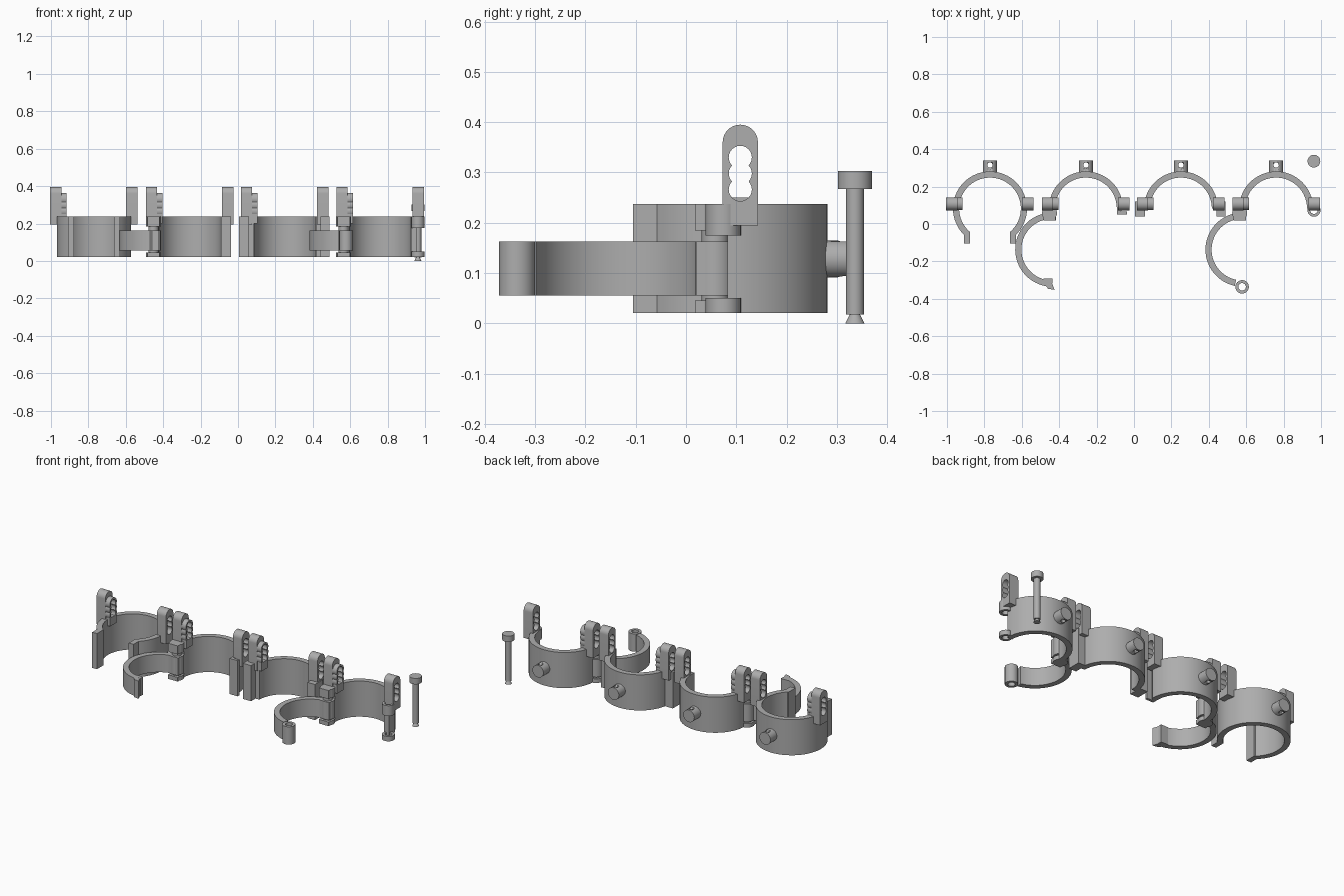
import bpy, bmesh
from math import sin, cos, asin, pi, radians
from mathutils import Matrix, Vector

if "Cube" in bpy.data.objects:
    bpy.data.objects.remove(bpy.data.objects["Cube"])

grey = bpy.data.materials.new("plain grey")
grey.use_nodes = True
GREY = (0.42, 0.42, 0.42, 1)
grey.diffuse_color = GREY
grey.node_tree.nodes["Principled BSDF"].inputs["Base Color"].default_value = GREY

# Local profile axes (x, y, depth) turned to world (y, z, x)
SIDEWAYS = Matrix(((0, 0, 1, 0), (1, 0, 0, 0), (0, 1, 0, 0), (0, 0, 0, 1)))


def finish(name, bm):
    bmesh.ops.recalc_face_normals(bm, faces=bm.faces)
    mesh = bpy.data.meshes.new(name)
    bm.to_mesh(mesh)
    bm.free()
    obj = bpy.data.objects.new(name, mesh)
    bpy.context.collection.objects.link(obj)
    mesh.materials.append(grey)
    bpy.ops.object.select_all(action='DESELECT')
    obj.select_set(True)
    bpy.context.view_layer.objects.active = obj
    bpy.ops.object.shade_smooth_by_angle(angle=radians(30))
    return obj


def prism(name, loops, low, high, matrix=Matrix()):
    """Extrude an outline (first loop) with holes (other loops)."""
    bm = bmesh.new()
    edges = []
    for loop in loops:
        vs = [bm.verts.new((x, y, low)) for x, y in loop]
        edges += [bm.edges.new((vs[i - 1], vs[i])) for i in range(len(vs))]
    bmesh.ops.triangle_fill(bm, edges=edges, use_beauty=True, use_dissolve=False)
    grown = bmesh.ops.extrude_face_region(bm, geom=bm.faces[:])["geom"]
    top = [g for g in grown if isinstance(g, bmesh.types.BMVert)]
    # The starting cap is kept by the extrusion, closing the solid
    bmesh.ops.translate(bm, verts=top, vec=Vector((0, 0, high - low)))
    bm.transform(matrix)
    return finish(name, bm)


def arc(cx, cy, r, a0, a1, n=32):
    return [(cx + r * cos(radians(a0 + (a1 - a0) * i / n)),
             cy + r * sin(radians(a0 + (a1 - a0) * i / n))) for i in range(n + 1)]


def circle(cx, cy, r, n=32):
    return arc(cx, cy, r, 0, 360, n)[:-1]


def band(cx, cy, a0, a1):
    return arc(cx, cy, OUTER, a0, a1, 48) + arc(cx, cy, INNER, a1, a0, 48)


def rect(x0, x1, y0, y1):
    return [(x0, y0), (x1, y0), (x1, y1), (x0, y1)]


def scallop(cy, cz, r, pitch):
    """Outline of three overlapping circles stacked upwards."""
    a = asin(pitch / 2 / r) * 180 / pi
    return (arc(cy, cz, r, -a, a, 6)[:-1]
            + arc(cy, cz + pitch, r, -a, 180 + a, 18)[:-1]
            + arc(cy, cz, r, 180 - a, 180 + a, 6)[:-1]
            + arc(cy, cz - pitch, r, 180 - a, 360 + a, 18)[:-1])


def rod(name, r0, r1, low, high, x, y, turn=Matrix()):
    bm = bmesh.new()
    place = Matrix.Translation((x, y, 0)) @ turn @ Matrix.Translation((0, 0, (low + high) / 2))
    bmesh.ops.create_cone(bm, cap_ends=True, segments=32, radius1=r0, radius2=r1,
                          depth=high - low, matrix=place)
    return finish(name, bm)


OUTER, INNER = 0.198, 0.165
RING_Y, ARM_Y = 0.083, -0.137
LOW, HIGH = 0.02, 0.237
ARM_LOW, ARM_HIGH = 0.055, 0.163
TAB_Y, HOLE_Z, PITCH = 0.108, 0.298, 0.032
RINGS = {"first": -0.77, "second": -0.257, "third": 0.251, "fourth": 0.76}


def tab(name, x0, x1):
    outline = [(TAB_Y + 0.035, 0.195)] + arc(TAB_Y, 0.36, 0.035, 0, 180, 20) + [(TAB_Y - 0.035, 0.195)]
    prism(name, [outline, scallop(TAB_Y, HOLE_Z, 0.023, PITCH)], x0, x1, SIDEWAYS)


def back_peg(name, x):
    # Round peg pointing backwards, drilled vertically
    turn = Matrix.Translation((0, 0, 0.128)) @ Matrix.Rotation(-pi / 2, 4, 'X')
    peg = rod(name, 0.037, 0.037, 0.265, 0.34, x, 0, turn)
    drill = rod("peg_drill", 0.014, 0.014, 0, 0.3, x, 0.315)
    drill.hide_render = True
    cut = peg.modifiers.new("hole", 'BOOLEAN')
    cut.object, cut.solver = drill, 'EXACT'
    bpy.ops.object.select_all(action='DESELECT')
    bpy.context.view_layer.objects.active = peg
    bpy.ops.object.modifier_apply(modifier=cut.name)
    bpy.data.objects.remove(drill)


# Rings, tabs and pegs
for order, x in RINGS.items():
    span = (-47, 227) if order == "first" else (0, 180)
    prism(order + "_ring", [band(x, RING_Y, *span)], LOW, HIGH)
    back_peg(order + "_back_peg", x)
    tab(order + "_left_tab", x + 0.172, x + 0.234)
    tab(order + "_right_tab", x - 0.234, x - 0.175)
    prism(order + "_scalloped_boss",
          [scallop(TAB_Y, HOLE_Z, 0.034, PITCH), scallop(TAB_Y, HOLE_Z, 0.023, PITCH)],
          x - 0.175, x - 0.146, SIDEWAYS)
    prism(order + "_boss_foot", [rect(x - 0.18, x - 0.146, TAB_Y - 0.03, TAB_Y + 0.03)], 0.2, 0.25)

# Lips at the open ends of the first ring
for side, name in ((-1, "right_lip"), (1, "left_lip")):
    x = RINGS["first"] + side * 0.123
    prism(name, [rect(x - 0.016, x + 0.016, -0.105, -0.04)], LOW, HIGH)

# Clasp blocks between the second and third rings, and beside the fourth
prism("hooked_clasp", [[(-0.092, 0.05), (-0.037, 0.05), (-0.037, 0.066), (-0.07, 0.066),
                        (-0.059, 0.09), (-0.092, 0.09)]], LOW, HIGH)
prism("inner_clasp_block", [rect(0.005, 0.06, 0.04, 0.12)], LOW, HIGH)
prism("outer_clasp_block", [rect(0.44, 0.49, 0.04, 0.12)], LOW, HIGH)

# Hinges and swinging arms
for order in ("second", "fourth"):
    x, y = RINGS[order] - 0.195, 0.058
    for part, z0, z1 in (("lower", LOW, 0.045), ("upper", 0.185, HIGH)):
        prism(f"{order}_{part}_knuckle", [circle(x, y, 0.04)], z0, z1)
        prism(f"{order}_{part}_stop", [rect(x - 0.033, x + 0.033, 0.018, y)], z0, z1)
    rod(order + "_hinge_pin", 0.027, 0.027, 0.03, 0.2, x, y)
    prism(order + "_arm_knuckle", [circle(x, y, 0.04)], ARM_LOW, ARM_HIGH)
    prism(order + "_arm_stop", [rect(x - 0.03, x + 0.035, 0.02, y)], ARM_LOW, ARM_HIGH)
    arm_x = RINGS[order] - 0.18
    end = 258 if order == "fourth" else 266
    prism(order + "_arm", [band(arm_x, ARM_Y, 90, end)], ARM_LOW, ARM_HIGH)

# Arm ends: a hook and an eye
prism("arm_hook", [[(-0.47, -0.332), (-0.44, -0.31), (-0.425, -0.352), (-0.46, -0.346)]], ARM_LOW, ARM_HIGH)
prism("arm_hook_rib", [rect(-0.485, -0.435, -0.315, -0.292)], ARM_LOW, ARM_HIGH)
prism("arm_eye", [circle(0.578, -0.336, 0.036), circle(0.578, -0.336, 0.02)], ARM_LOW, ARM_HIGH)

# Locking eyes on the fourth ring
for name, z0, z1 in (("lower_lock_eye", LOW, 0.05), ("upper_lock_eye", 0.175, HIGH)):
    prism(name, [circle(0.962, 0.074, 0.035), circle(0.962, 0.074, 0.02)], z0, z1)

# Loose locking pin
rod("pin_head", 0.034, 0.034, 0.267, 0.303, 0.962, 0.336)
rod("pin_shaft", 0.018, 0.018, 0.018, 0.267, 0.962, 0.336)
rod("pin_tip", 0.019, 0.01, 0, 0.018, 0.962, 0.336)
